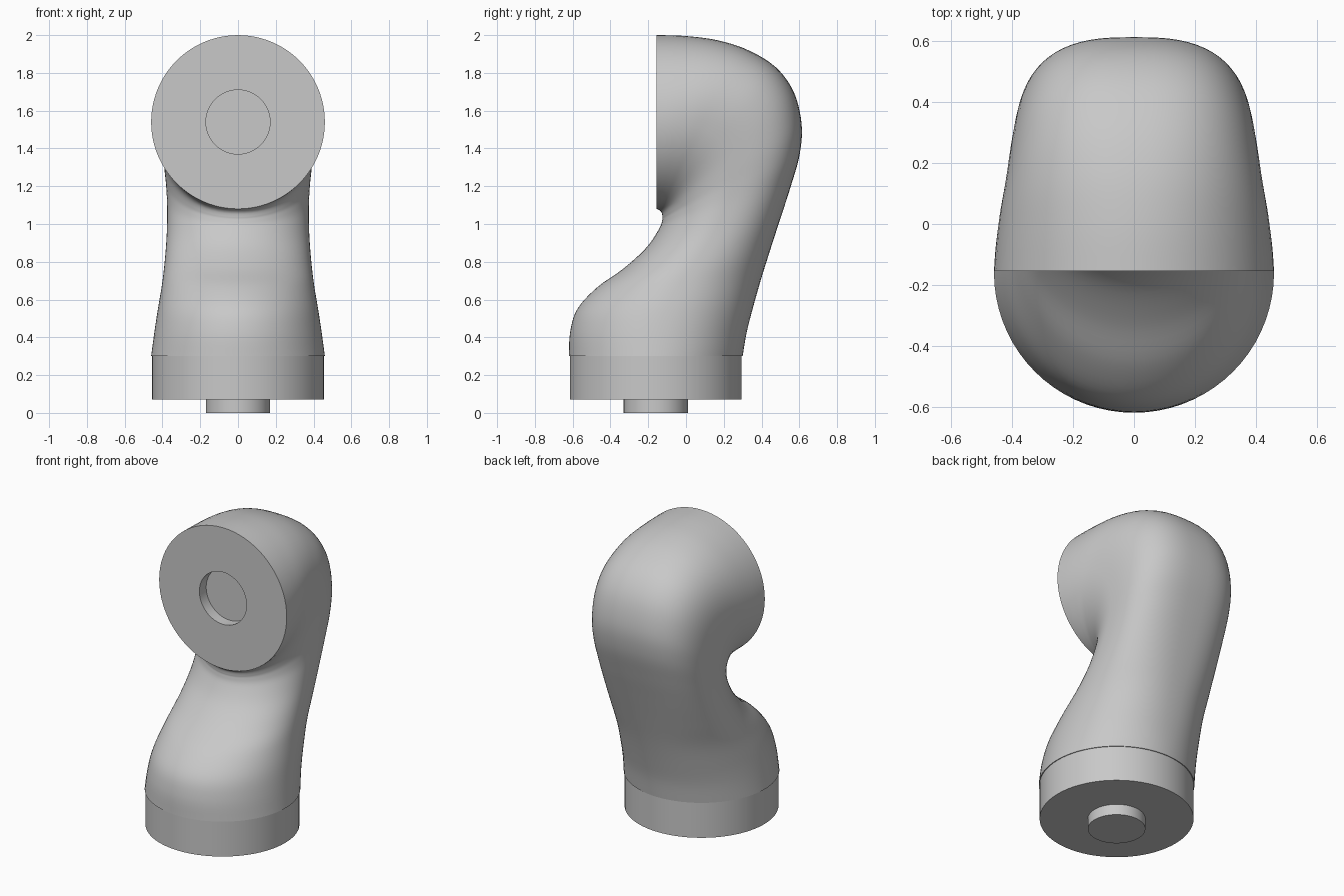
import bpy, bmesh, math
from mathutils import Vector

cube = bpy.data.objects.get("Cube")
if cube:
    bpy.data.objects.remove(cube)

SIDES = 72
STEPS = 5

grey = bpy.data.materials.new("light grey")
grey.use_nodes = True
grey.diffuse_color = (0.58, 0.58, 0.58, 1)
grey.node_tree.nodes["Principled BSDF"].inputs["Base Color"].default_value = grey.diffuse_color


def finish(name, bm):
    bmesh.ops.recalc_face_normals(bm, faces=bm.faces)
    mesh = bpy.data.meshes.new(name)
    bm.to_mesh(mesh)
    bm.free()
    obj = bpy.data.objects.new(name, mesh)
    bpy.context.collection.objects.link(obj)
    mesh.materials.append(grey)
    bpy.ops.object.select_all(action='DESELECT')
    obj.select_set(True)
    bpy.context.view_layer.objects.active = obj
    bpy.ops.object.shade_smooth_by_angle(angle=math.radians(35))
    return obj


def ring(bm, section):
    """Oval ring spanning a front point and a back point; power squares off the back half."""
    fy, fz, by, bz, width, power = section
    front, back = Vector((0, fy, fz)), Vector((0, by, bz))
    middle, half = (front + back) / 2, (back - front) / 2
    verts = []
    for i in range(SIDES):
        a = math.tau * i / SIDES
        c, s = math.cos(a), math.sin(a)
        e = 2 / power if c > 0 else 1
        u = math.copysign(abs(c) ** e, c)
        v = math.copysign(abs(s) ** e, s)
        verts.append(bm.verts.new(middle + half * u + Vector((width * v, 0, 0))))
    return verts


def smooth_path(points):
    """Catmull-Rom interpolation of the cross-sections."""
    pts = [points[0]] + points + [points[-1]]
    out = []
    for p, q, r, s in zip(pts, pts[1:], pts[2:], pts[3:]):
        for k in range(STEPS):
            t = k / STEPS
            out.append([0.5 * (2 * b + (c - a) * t + (2 * a - 5 * b + 4 * c - d) * t * t
                               + (3 * b - a - 3 * c + d) * t ** 3)
                        for a, b, c, d in zip(p, q, r, s)])
    return out + [points[-1]]


def loft(name, sections):
    bm = bmesh.new()
    rings = [ring(bm, s) for s in sections]
    for a, b in zip(rings, rings[1:]):
        for i in range(SIDES):
            j = (i + 1) % SIDES
            bm.faces.new((a[i], a[j], b[j], b[i]))
    bm.faces.new(rings[0])
    bm.faces.new(rings[-1])
    return finish(name, bm)


# Bent arm: front y, front z, back y, back z, half width, squareness
arm = [
    (-0.62, 0.30, 0.30, 0.30, 0.46, 2.0),
    (-0.613, 0.43, 0.32, 0.42, 0.443, 2.1),
    (-0.575, 0.55, 0.35, 0.54, 0.425, 2.2),
    (-0.47, 0.665, 0.395, 0.70, 0.402, 2.3),
    (-0.33, 0.765, 0.445, 0.86, 0.387, 2.45),
    (-0.21, 0.875, 0.50, 1.03, 0.377, 2.6),
    (-0.142, 0.975, 0.555, 1.20, 0.375, 2.7),
    (-0.126, 1.02, 0.602, 1.37, 0.38, 2.75),
    (-0.125, 1.037, 0.612, 1.53, 0.388, 2.75),
    (-0.126, 1.05, 0.57, 1.70, 0.398, 2.7),
    (-0.128, 1.058, 0.475, 1.83, 0.41, 2.6),
    (-0.132, 1.065, 0.33, 1.92, 0.425, 2.4),
    (-0.138, 1.071, 0.17, 1.972, 0.442, 2.2),
    (-0.146, 1.076, 0.0, 1.995, 0.454, 2.05),
    (-0.155, 1.08, -0.155, 2.0, 0.46, 2.0),
]

# Flat joint face with a round socket sunk into it
socket = [(y, 1.54 - 0.17, y, 1.54 + 0.17, 0.17, 2) for y in (-0.155, -0.085)]
loft("arm_shell", smooth_path(arm) + socket)


def disc(z, radius):
    return (-0.16 - radius, z, -0.16 + radius, z, radius, 2)


# Base collar and its locating pin
loft("base_collar", [disc(0.07, 0.455), disc(0.305, 0.455)])
loft("base_pin", [disc(0.0, 0.17), disc(0.08, 0.17)])
